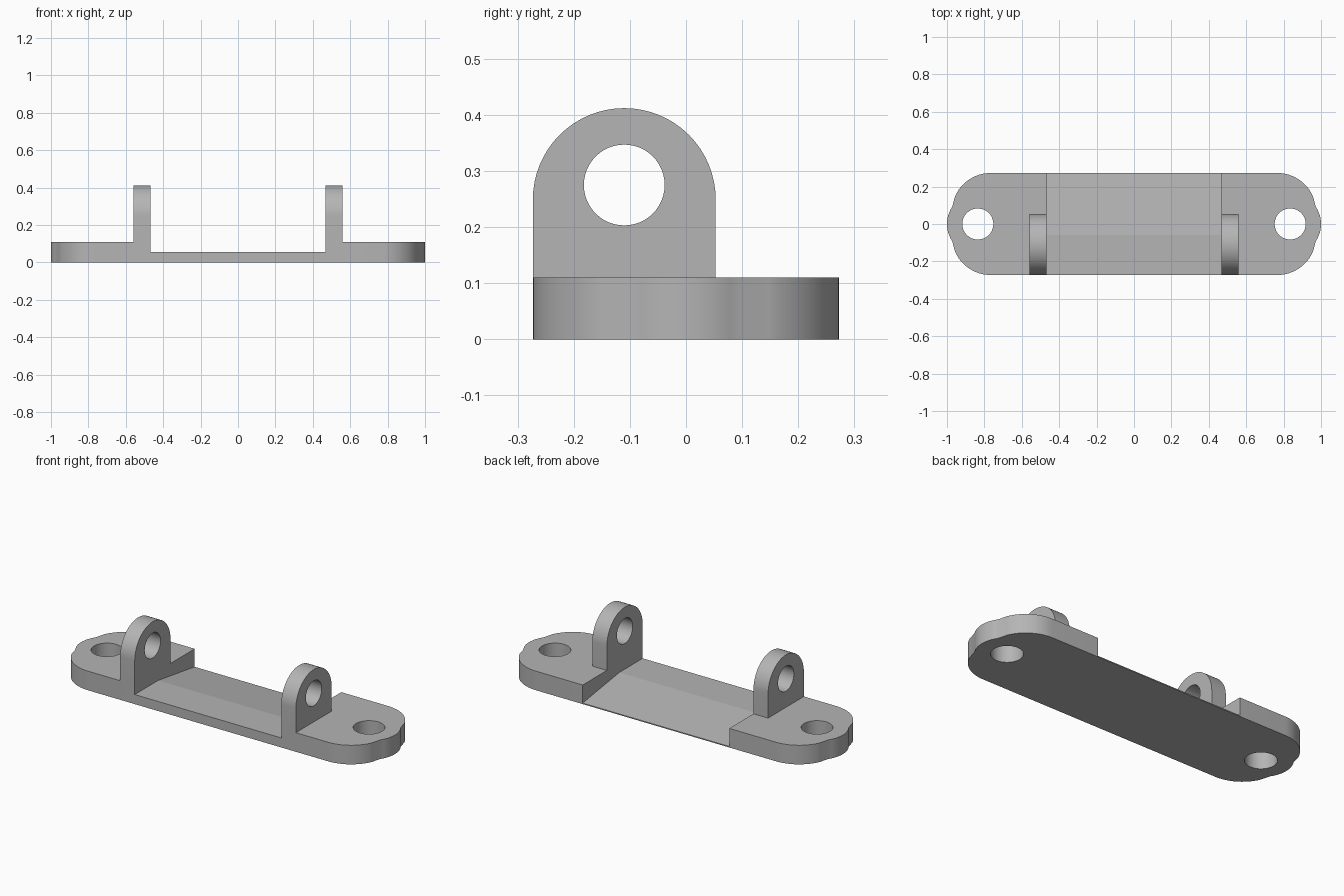
import bpy, bmesh, math
from mathutils import Vector

cube = bpy.data.objects.get("Cube")
if cube:
    bpy.data.objects.remove(cube, do_unlink=True)

GREY = (0.46, 0.46, 0.46, 1.0)
mat = bpy.data.materials.new("plain grey")
mat.use_nodes = True
mat.diffuse_color = GREY
mat.node_tree.nodes["Principled BSDF"].inputs["Base Color"].default_value = GREY

# Main dimensions
HALF_Y, PAD_TOP = 0.273, 0.11
INNER_X, LUG_OUT_X = 0.467, 0.56


def arc(cu, cv, radius, start, end, steps):
    """Points along an arc, angles in degrees."""
    angles = [math.radians(start + (end - start) * i / steps) for i in range(steps + 1)]
    return [(cu + radius * math.cos(a), cv + radius * math.sin(a)) for a in angles]


def extruded(name, loops, place, depth):
    """Fill an outline (with optional hole loops) and extrude it along depth."""
    bm = bmesh.new()
    edges = []
    for loop in loops:
        verts = [bm.verts.new(place(u, v)) for u, v in loop]
        edges += [bm.edges.new((a, b)) for a, b in zip(verts, verts[1:] + verts[:1])]
    bmesh.ops.triangle_fill(bm, use_beauty=True, use_dissolve=False, edges=edges)
    new = bmesh.ops.extrude_face_region(bm, geom=bm.faces[:], use_keep_orig=True)["geom"]
    bmesh.ops.translate(bm, vec=Vector(depth),
                        verts=[g for g in new if isinstance(g, bmesh.types.BMVert)])
    bmesh.ops.recalc_face_normals(bm, faces=bm.faces[:])
    mesh = bpy.data.meshes.new(name)
    bm.to_mesh(mesh)
    bm.free()
    mesh.materials.append(mat)
    obj = bpy.data.objects.new(name, mesh)
    bpy.context.collection.objects.link(obj)
    bpy.ops.object.select_all(action="DESELECT")
    obj.select_set(True)
    bpy.context.view_layer.objects.active = obj
    bpy.ops.object.shade_smooth_by_angle(angle=math.radians(30))
    return obj


# End pad outline: rounded shoulder flowing through a slight hollow into the nose
shoulder = [(INNER_X, HALF_Y)] + arc(0.765, 0.063, 0.21, 90, 24, 12)
nose = arc(0.835, 0, 0.165, 34, 0, 6)
upper = shoulder + nose
pad = upper + [(x, -y) for x, y in reversed(upper[:-1])]
pad_hole = arc(0.835, 0, 0.083, 0, 352.5, 47)

# Lug outline in y and z: straight sides under a round head
lug = [(-HALF_Y, PAD_TOP), (0.053, PAD_TOP)] + arc(-0.11, 0.249, 0.163, 0, 180, 32)
lug_hole = arc(-0.11, 0.275, 0.072, 0, 352.5, 47)

for side, s in (("left", 1), ("right", -1)):
    extruded(side + "_end_pad", [pad, pad_hole],
             lambda u, v: (s * u, v, 0), (0, 0, PAD_TOP))
    extruded(side + "_lug", [lug, lug_hole],
             lambda u, v: (s * INNER_X, u, v), (s * (LUG_OUT_X - INNER_X), 0, 0))

# Middle floor: flat at the front, sloping down to a thin back edge
floor = [(-HALF_Y, 0), (HALF_Y, 0), (HALF_Y, 0.006), (-0.06, 0.055), (-HALF_Y, 0.055)]
floor_obj = extruded("middle_floor", [floor],
                     lambda u, v: (-INNER_X, u, v), (2 * INNER_X, 0, 0))
floor_obj.data.shade_flat()
